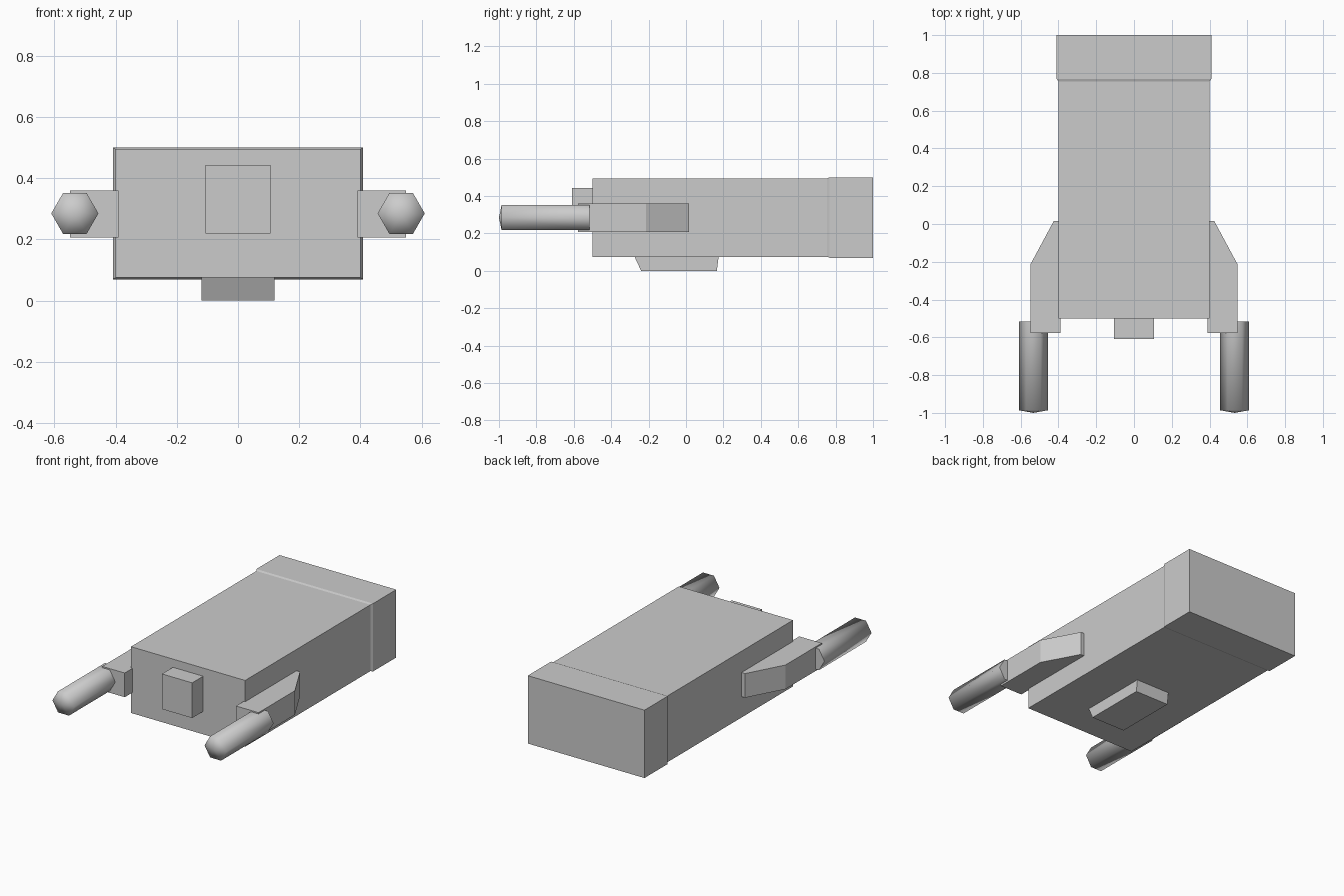
import bpy, math

if "Cube" in bpy.data.objects:
    bpy.data.objects.remove(bpy.data.objects["Cube"])


def mesh_object(name, verts, faces):
    me = bpy.data.meshes.new(name)
    me.from_pydata(verts, [], faces)
    me.update()
    ob = bpy.data.objects.new(name, me)
    bpy.context.collection.objects.link(ob)
    return ob


def loft(name, rings):
    """Join matching closed rings of points and cap both ends."""
    n = len(rings[0])
    verts = [p for ring in rings for p in ring]
    faces = [tuple(range(n))[::-1], tuple(range(len(verts) - n, len(verts)))]
    for r in range(len(rings) - 1):
        for i in range(n):
            j = (i + 1) % n
            faces.append((r * n + i, r * n + j, (r + 1) * n + j, (r + 1) * n + i))
    return mesh_object(name, verts, faces)


def rect(y, hw, z0, z1):
    """Rectangle across the length of the model (facing +y)."""
    return [(-hw, y, z0), (-hw, y, z1), (hw, y, z1), (hw, y, z0)]


# Main case and the front button
loft("case_body", [rect(-0.50, 0.40, 0.075, 0.495), rect(0.77, 0.40, 0.075, 0.495)])
loft("front_button", [rect(-0.61, 0.106, 0.22, 0.443), rect(-0.49, 0.106, 0.22, 0.443)])

# Slightly wider rear cap with a small chamfered lip
loft("rear_cap", [rect(0.755, 0.40, 0.075, 0.495),
                  rect(0.768, 0.409, 0.07, 0.50),
                  rect(1.0, 0.409, 0.07, 0.50)])

# Tapered foot under the case
foot_side = [(-0.24, 0.0), (0.165, 0.0), (0.175, 0.08), (-0.277, 0.08)]
loft("bottom_foot", [[(x, y, z) for y, z in foot_side] for x in (-0.12, 0.12)])

# Side brackets and hexagonal rods, one pair per side
bracket = [(0.39, -0.577), (0.548, -0.577), (0.548, -0.213), (0.425, 0.015), (0.39, 0.015)]
for side, sx in (("left", -1), ("right", 1)):
    outline = [(sx * x, y) for x, y in bracket][::sx]
    loft(side + "_bracket", [[(x, y, z) for x, y in outline] for z in (0.207, 0.36)])

    hexagon = [(math.cos(i * math.pi / 3), math.sin(i * math.pi / 3)) for i in range(6)]
    verts = [(sx * 0.533 + 0.077 * c, y, 0.285 + 0.077 * s)
             for y in (-0.515, -0.986) for c, s in hexagon]
    verts.append((sx * 0.533, -1.0, 0.285))
    faces = [(5, 4, 3, 2, 1, 0)]
    for i in range(6):
        j = (i + 1) % 6
        faces += [(i, j, 6 + j, 6 + i), (6 + i, 6 + j, 12)]
    rod = mesh_object(side + "_rod", verts, faces)
    # Smooth sides and tip, flat back end
    for p in rod.data.polygons:
        p.use_smooth = p.index > 0
